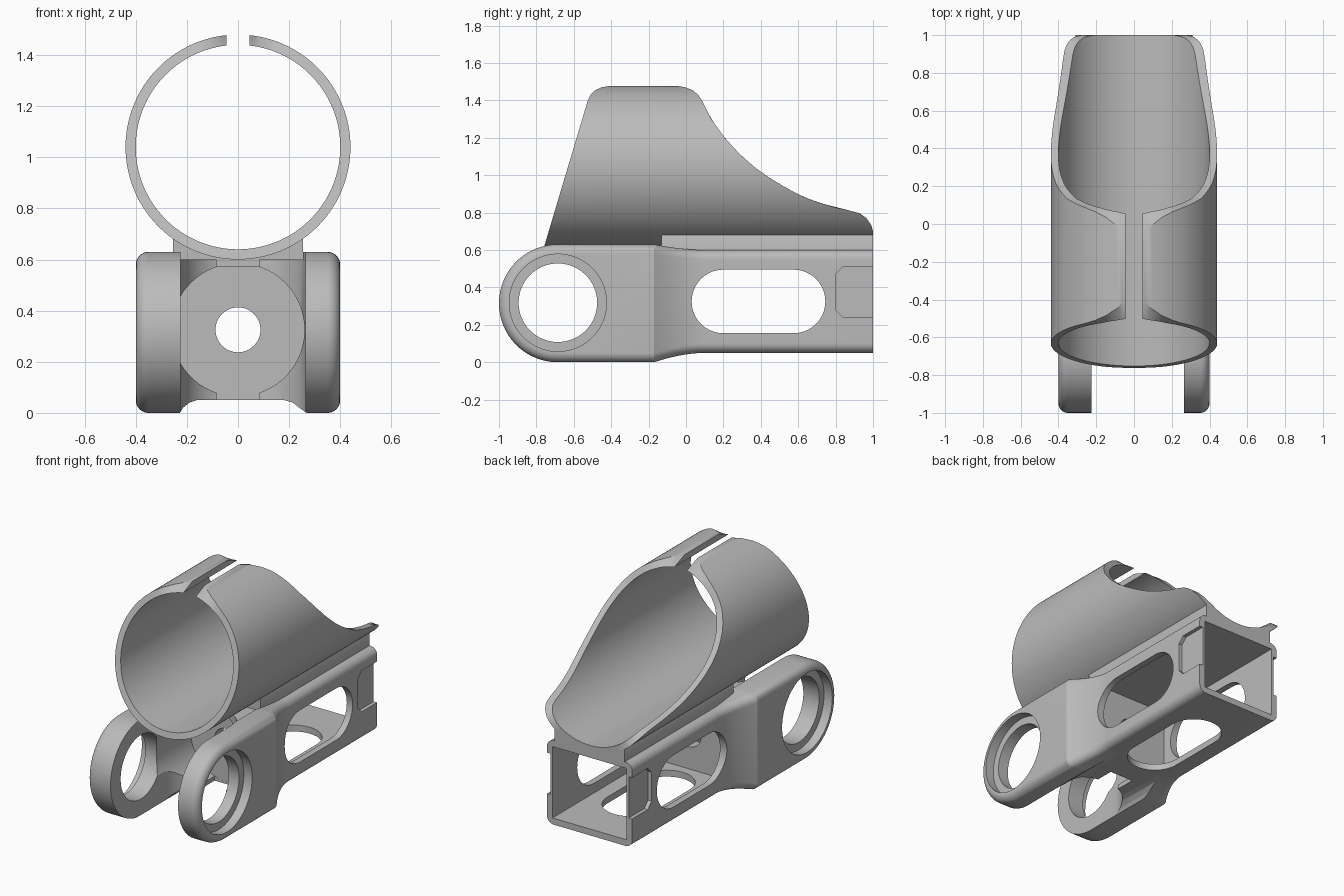
import bpy, bmesh, math
from math import sin, cos, pi, sqrt, asin

if "Cube" in bpy.data.objects:
    bpy.data.objects.remove(bpy.data.objects["Cube"])

grey = bpy.data.materials.new("plain_grey")
grey.diffuse_color = (0.5, 0.5, 0.5, 1)
grey.use_nodes = True
grey.node_tree.nodes["Principled BSDF"].inputs["Base Color"].default_value = grey.diffuse_color


def make(name, bm):
    bmesh.ops.remove_doubles(bm, verts=bm.verts, dist=1e-5)
    bmesh.ops.recalc_face_normals(bm, faces=bm.faces)
    me = bpy.data.meshes.new(name)
    bm.to_mesh(me)
    bm.free()
    me.materials.append(grey)
    ob = bpy.data.objects.new(name, me)
    bpy.context.collection.objects.link(ob)
    return ob


def prism(name, pts, axis, lo, hi):
    """Extrude a 2D outline along x (y,z), y (x,z) or z (x,y)."""
    place = {"x": lambda p, d: (d, p[0], p[1]),
             "y": lambda p, d: (p[0], d, p[1]),
             "z": lambda p, d: (p[0], p[1], d)}[axis]
    bm = bmesh.new()
    a = [bm.verts.new(place(p, lo)) for p in pts]
    b = [bm.verts.new(place(p, hi)) for p in pts]
    bm.faces.new(a)
    bm.faces.new(b[::-1])
    for i in range(len(pts)):
        j = (i + 1) % len(pts)
        bm.faces.new((a[i], b[i], b[j], a[j]))
    return make(name, bm)


def rect(u0, u1, v0, v1):
    return [(u0, v0), (u1, v0), (u1, v1), (u0, v1)]


def circle(u, v, r, n=64):
    return [(u + r * cos(2 * pi * i / n), v + r * sin(2 * pi * i / n)) for i in range(n)]


def arc(u, v, r, a0, a1, n=20):
    return [(u + r * cos(a0 + (a1 - a0) * i / n), v + r * sin(a0 + (a1 - a0) * i / n))
            for i in range(n + 1)]


def stadium(u0, u1, v0, v1):
    r, v = (v1 - v0) / 2, (v0 + v1) / 2
    return arc(u1 - r, v, r, -pi / 2, pi / 2) + arc(u0 + r, v, r, pi / 2, 3 * pi / 2)


def cut(ob, cutter):
    m = ob.modifiers.new("cut", "BOOLEAN")
    m.operation, m.solver, m.object = "DIFFERENCE", "EXACT", cutter
    bpy.context.view_layer.objects.active = ob
    bpy.ops.object.modifier_apply(modifier=m.name)
    bpy.data.objects.remove(cutter)


def smooth(ob):
    bpy.ops.object.select_all(action="DESELECT")
    ob.select_set(True)
    bpy.context.view_layer.objects.active = ob
    bpy.ops.object.shade_smooth_by_angle(angle=math.radians(28))


# Housing hull: rounded nose, wide front, eased neck, narrower rear
NOSE_Y, R, ROUND = -0.685, 0.315, 0.05
stations = [("nose", i / 24 * pi / 2) for i in range(25)]
stations += [("run", -0.17 + 0.27 * i / 14) for i in range(15)] + [("run", 1.0)]


def section(kind, t):
    corner = []
    for k in range(9):
        phi = pi / 2 * (1 - k / 8)
        ex, e = ROUND * (1 - cos(phi)), ROUND * (1 - sin(phi + 0))
        # e is the inset from the top, ex the inset from the side
        if kind == "nose":
            y, h = NOSE_Y - (R - e) * cos(t), (R - e) * sin(t)
            corner.append((0.40 - ex, y, R + h, R - h))
        else:
            s = min(1, max(0, (t + 0.17) / 0.27))
            s = 1 - (1 - s) ** 1.8
            corner.append((0.40 - 0.09 * s - ex, t, 0.63 - 0.03 * s - e, 0.05 * s + e))
    top = [(x, y, zt) for x, y, zt, zb in corner]
    low = [(x, y, zb) for x, y, zt, zb in corner]
    right = top + low[::-1]
    return right + [(-x, y, z) for x, y, z in right[::-1]]


bm = bmesh.new()
loops = [[bm.verts.new(p) for p in section(*s)] for s in stations]
for a, b in zip(loops, loops[1:]):
    for i in range(len(a)):
        j = (i + 1) % len(a)
        bm.faces.new((a[i], a[j], b[j], b[i]))
bm.faces.new(loops[-1])
housing = make("housing", bm)

# Gap between the two arms, ending in a concave web
gap = [(-0.225, -1.2), (0.265, -1.2)]
gap += arc(0.045, -0.46, 0.22, 0, pi / 2) + arc(-0.005, -0.46, 0.22, pi / 2, pi)
cut(housing, prism("gap_cutter", gap, "z", -0.1, 0.8))
# Web sits lower than the arms, above and below
cut(housing, prism("web_top_cutter", rect(-0.225, 0.255, 0.60, 0.8), "y", -0.9, 0.08))
scoop = [(-0.245, -0.1), (0.275, -0.1), (0.268, 0.0), (0.24, 0.02), (0.215, 0.04),
         (0.18, 0.05), (-0.16, 0.05), (-0.19, 0.04), (-0.215, 0.02), (-0.228, 0.0)]
cut(housing, prism("web_bottom_cutter", scoop, "y", -0.9, 0.11))
# Round recess, its vertical relief and the centre bore
cut(housing, prism("recess_cutter", circle(0, 0.325, 0.26, 80), "y", -0.6, -0.12))
cut(housing, prism("relief_cutter", rect(-0.085, 0.085, -0.1, 0.8), "y", -0.6, -0.121))
cut(housing, prism("bore_cutter", circle(0, 0.325, 0.088, 48), "y", -0.3, 0.1))
# Hollow rear
cut(housing, prism("hollow_cutter", rect(-0.268, 0.268, 0.092, 0.56), "y", -0.03, 1.2))
# Pivot holes with wider outer seats
cut(housing, prism("pivot_cutter", circle(NOSE_Y, 0.318, 0.21, 80), "x", -0.6, 0.6))
for s in (-1, 1):
    cut(housing, prism("seat_cutter", circle(NOSE_Y, 0.318, 0.26, 80), "x",
                       min(s * 0.34, s * 0.6), max(s * 0.34, s * 0.6)))
# Long windows in the sides and the floor
cut(housing, prism("side_window_cutter", stadium(0.03, 0.745, 0.155, 0.495), "x", -0.6, 0.6))
cut(housing, prism("floor_window_cutter",
                   [(x, y) for y, x in stadium(0.03, 0.745, -0.17, 0.17)], "z", -0.1, 0.2))
# Shallow latch pockets at the rear of each side
pocket = [(1.1, 0.24), (0.84, 0.24), (0.80, 0.28), (0.80, 0.47), (0.84, 0.51), (1.1, 0.51)]
for s in (-1, 1):
    cut(housing, prism("pocket_cutter", pocket, "x",
                       min(s * 0.285, s * 0.5), max(s * 0.285, s * 0.5)))
smooth(housing)

# Saddle rail joining the housing to the holder
TUBE_Z, R_OUT, R_IN, SLOT = 1.04, 0.44, 0.40, 0.045
half = asin(0.255 / R_OUT)
saddle = [(-0.255, 0.57), (0.255, 0.57), (0.255, 0.68)]
saddle += arc(0, TUBE_Z, 0.435, -pi / 2 + half, -pi / 2 - half) + [(-0.255, 0.68)]
smooth(prism("saddle_rail", saddle, "y", -0.13, 1.0))

# Open ring holder: shell trimmed by front and rear side outlines (z, y)
FRONT = [(0.60, -0.762), (0.63, -0.755), (1.40, -0.525), (1.43, -0.51), (1.455, -0.485),
         (1.47, -0.45), (1.479, -0.40)]
REAR = [(0.60, 1.0), (0.70, 1.0), (0.735, 0.99), (0.77, 0.965), (0.795, 0.93), (0.81, 0.88),
        (0.82, 0.83), (0.835, 0.77), (0.86, 0.69), (0.89, 0.615), (0.93, 0.54), (0.98, 0.455),
        (1.04, 0.37), (1.11, 0.29), (1.2, 0.207), (1.3, 0.135), (1.40, 0.085), (1.43, 0.065),
        (1.455, 0.035), (1.47, -0.005), (1.479, -0.06)]


def lookup(table, z):
    if z <= table[0][0]:
        return table[0][1]
    for (z0, y0), (z1, y1) in zip(table, table[1:]):
        if z <= z1:
            return y0 + (y1 - y0) * (z - z0) / (z1 - z0)
    return table[-1][1]


bm = bmesh.new()
rows, N = [], 160
for i in range(N + 1):
    row = []
    for r, ends in ((R_OUT, (FRONT, REAR)), (R_IN, (REAR, FRONT))):
        th = (2 * i / N - 1) * (pi - asin(SLOT / r))
        z = TUBE_Z - r * cos(th)
        row += [bm.verts.new((r * sin(th), lookup(e, z), z)) for e in ends]
    rows.append(row)
for a, b in zip(rows, rows[1:]):
    for k in range(4):
        m = (k + 1) % 4
        bm.faces.new((a[k], a[m], b[m], b[k]))
bm.faces.new(rows[0])
bm.faces.new(rows[-1])
smooth(make("ring_holder", bm))
